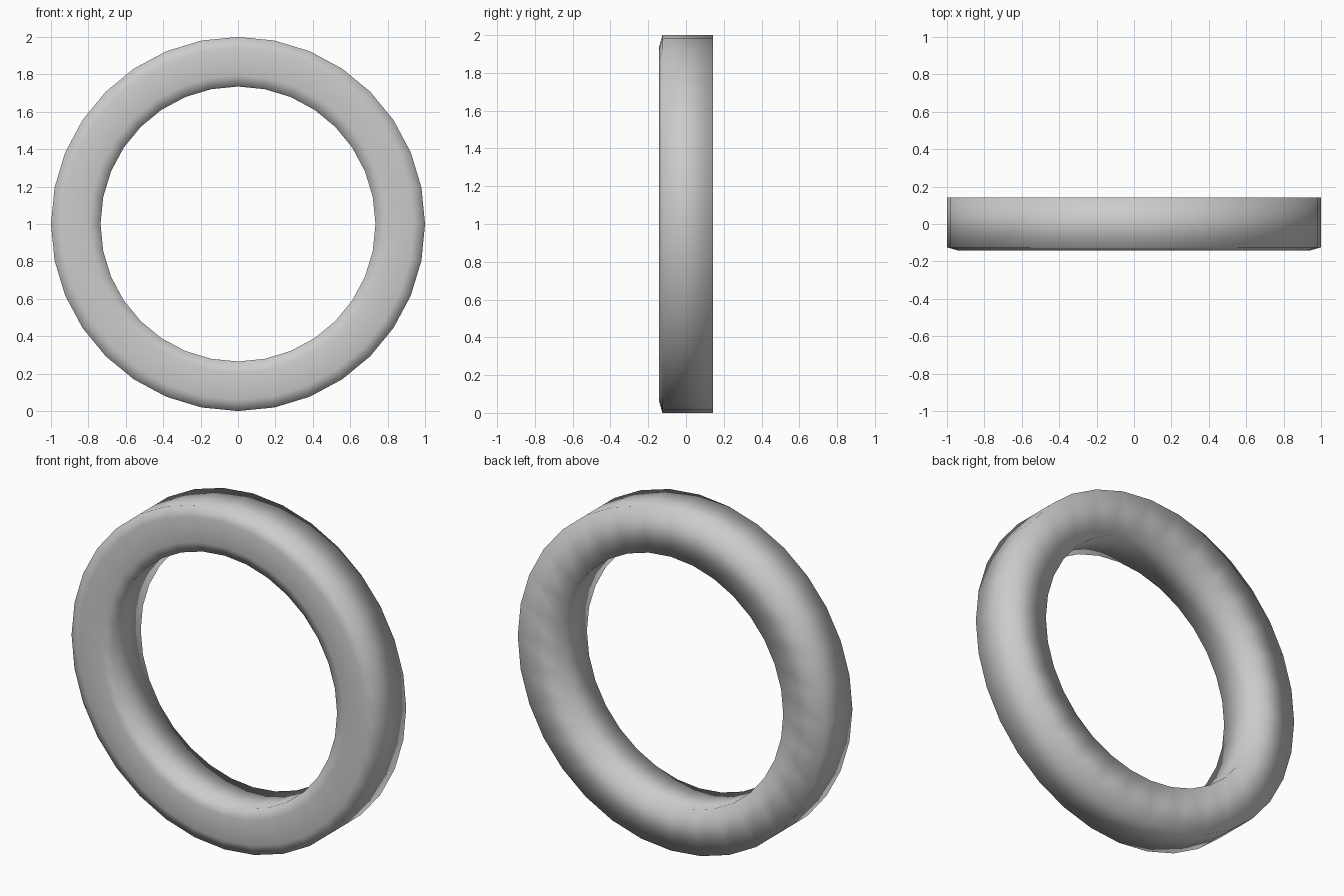
import bpy, bmesh, math

if "Cube" in bpy.data.objects:
    bpy.data.objects.remove(bpy.data.objects["Cube"])

SEGMENTS = 32
# Ring cross-section (radius, y): softly chamfered front, flat back
PROFILE = [(0.735, 0.142), (0.735, -0.125), (0.795, -0.142),
           (0.94, -0.142), (1.0, -0.125), (1.0, 0.142)]

# Sweep the closed profile around the y axis
bm = bmesh.new()
loops = []
for i in range(SEGMENTS):
    a = 2 * math.pi * i / SEGMENTS
    loops.append([bm.verts.new((r * math.sin(a), y, 1 + r * math.cos(a)))
                  for r, y in PROFILE])
n = len(PROFILE)
for i in range(SEGMENTS):
    cur, nxt = loops[i], loops[(i + 1) % SEGMENTS]
    for j in range(n):
        k = (j + 1) % n
        bm.faces.new((cur[j], cur[k], nxt[k], nxt[j]))
bmesh.ops.recalc_face_normals(bm, faces=bm.faces)

# The whole ring is smooth shaded
for f in bm.faces:
    f.smooth = True
mesh = bpy.data.meshes.new("ring")
bm.to_mesh(mesh)
bm.free()
ring = bpy.data.objects.new("ring", mesh)
bpy.context.collection.objects.link(ring)
